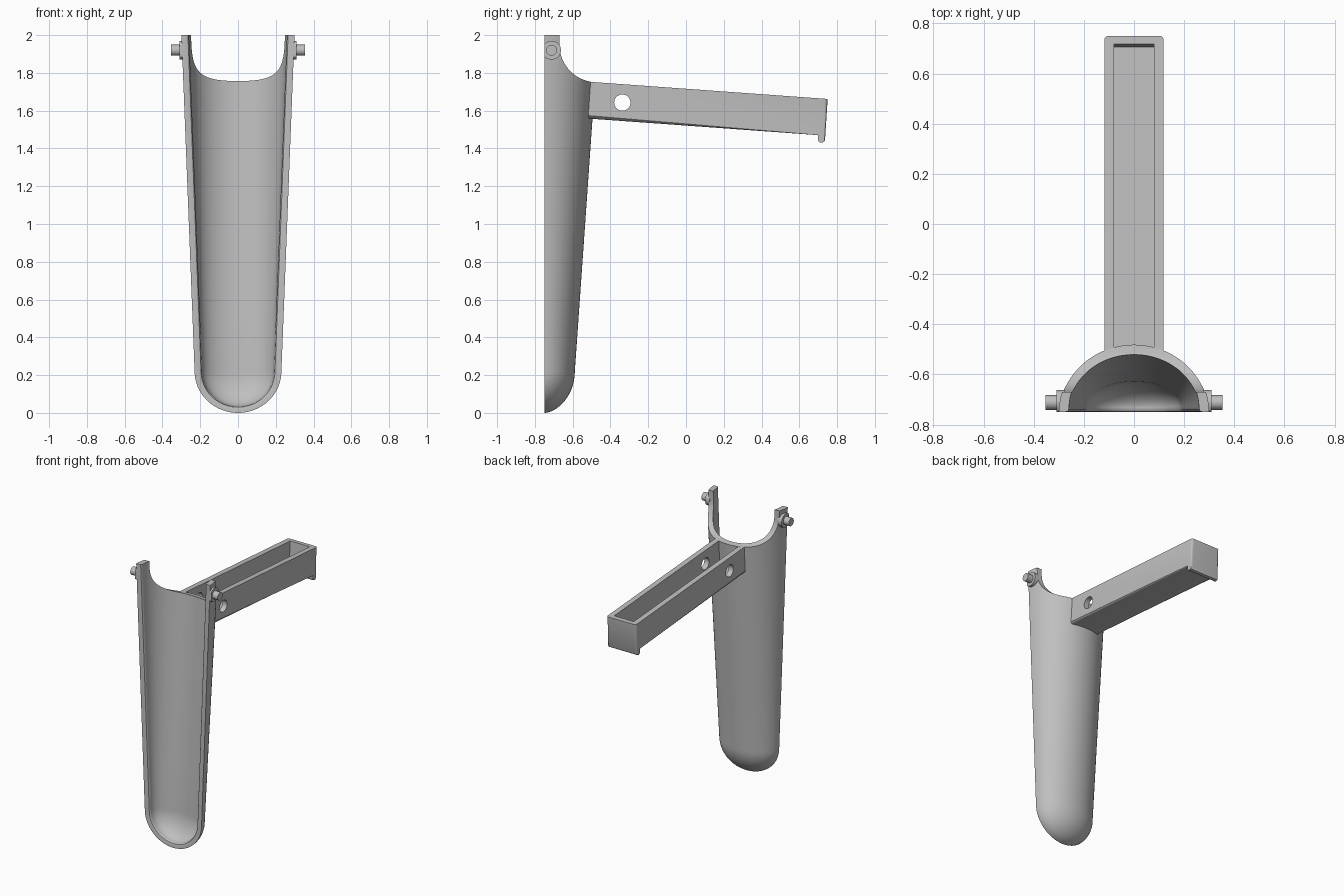
import bpy, bmesh
from math import sin, cos, pi, radians

cube = bpy.data.objects.get("Cube")
if cube:
    bpy.data.objects.remove(cube, do_unlink=True)

grey = bpy.data.materials.new("plain grey")
grey.use_nodes = True
grey.diffuse_color = (0.52, 0.52, 0.52, 1)
grey.node_tree.nodes["Principled BSDF"].inputs["Base Color"].default_value = grey.diffuse_color

FRONT, DOME, TOP, WALL = -0.75, 0.22, 2.0, 0.04


def make_object(name, bm):
    bmesh.ops.recalc_face_normals(bm, faces=bm.faces)
    mesh = bpy.data.meshes.new(name)
    bm.to_mesh(mesh)
    bm.free()
    mesh.materials.append(grey)
    obj = bpy.data.objects.new(name, mesh)
    bpy.context.collection.objects.link(obj)
    return obj


def activate(obj):
    bpy.ops.object.select_all(action='DESELECT')
    obj.select_set(True)
    bpy.context.view_layer.objects.active = obj


def smooth(obj):
    activate(obj)
    bpy.ops.object.shade_smooth_by_angle(angle=radians(35))


def cut(obj, cutter):
    activate(obj)
    mod = obj.modifiers.new("cut", 'BOOLEAN')
    mod.operation, mod.solver, mod.object = 'DIFFERENCE', 'EXACT', cutter
    bpy.ops.object.modifier_apply(modifier=mod.name)
    bpy.data.objects.remove(cutter, do_unlink=True)


def side_prism(profile, half):
    """Extrude a (y, z) outline across x."""
    bm = bmesh.new()
    face = bm.faces.new([bm.verts.new((-half, y, z)) for y, z in profile])
    ext = bmesh.ops.extrude_face_region(bm, geom=[face])
    moved = [v for v in ext["geom"] if isinstance(v, bmesh.types.BMVert)]
    bmesh.ops.translate(bm, verts=moved, vec=(2 * half, 0, 0))
    return bm


def cylinder_x(bm, x0, x1, y, z, r, sides=40):
    ends = [[bm.verts.new((x, max(y + r * cos(2 * pi * i / sides), FRONT), z + r * sin(2 * pi * i / sides)))
             for i in range(sides)] for x in (x0, x1)]
    for i in range(sides):
        j = (i + 1) % sides
        bm.faces.new((ends[0][i], ends[0][j], ends[1][j], ends[1][i]))
    for ring in ends:
        bm.faces.new(ring)


# Trough: half-elliptical tapered shell with a rounded toe
def half_size(z):
    return 0.229 + 0.039 * (z - 0.2), 0.16 + 0.07 * (z - 0.2)


def section(z_out, z_in, s, n=48):
    a, b = half_size(max(z_out, DOME))
    depth_s = s ** 1.15
    arc = [pi * i / n for i in range(n + 1)]
    outer = [(a * s * cos(t), FRONT + b * depth_s * sin(t), z_out) for t in arc]
    lip = 0.016
    inner = [((a - WALL) * s * cos(t), FRONT + lip + (b - WALL - lip) * depth_s * sin(t), z_in)
             for t in reversed(arc)]

    def rim(o, i, f, y):
        return (o[0] + (i[0] - o[0]) * f, FRONT + y, o[2] + (i[2] - o[2]) * f)
    softened = ((0.6, 0), (0.85, 0.003), (0.96, 0.009))
    left = [rim(outer[-1], inner[0], f, y) for f, y in softened]
    right = [rim(outer[0], inner[-1], f, y) for f, y in reversed(softened)]
    return outer + left + inner + right


steps = 16
levels = []
for k in range(steps + 1):
    p = pi / 2 * k / steps
    levels.append((DOME * (1 - cos(p)), DOME - (DOME - 0.035) * cos(p), sin(p)))
for k in range(1, 7):
    z = DOME + (TOP - DOME) * k / 6
    levels.append((z, z, 1))

bm = bmesh.new()
rings = [[bm.verts.new(co) for co in section(*lv)] for lv in levels]
for low, high in zip(rings, rings[1:]):
    for i in range(len(low)):
        j = (i + 1) % len(low)
        bm.faces.new((low[i], low[j], high[j], high[i]))
bm.faces.new(rings[-1])
bmesh.ops.remove_doubles(bm, verts=bm.verts, dist=1e-5)
bmesh.ops.dissolve_degenerate(bm, edges=bm.edges, dist=1e-6)
trough = make_object("trough", bm)

# Concave scoop removed from the top, leaving two ears
scoop = [(-0.67, 2.1)]
scoop += [(-0.47 - 0.2 * cos(t), 1.95 - 0.2 * sin(t)) for t in [pi / 2 * i / 20 for i in range(21)]]
scoop += [(-0.3, 1.75), (-0.3, 2.1)]
cut(trough, make_object("scoop_cutter", side_prism(scoop, 0.5)))
smooth(trough)

# Pivot pins on the ears
for side, sign in (("left", 1), ("right", -1)):
    bm = bmesh.new()
    cylinder_x(bm, sign * 0.275, sign * 0.31, -0.712, 1.92, 0.05)
    cylinder_x(bm, sign * 0.30, sign * 0.354, -0.712, 1.92, 0.029)
    smooth(make_object(side + "_pivot_pin", bm))

# Arm: sloping open-topped channel with a small catch under its end
slope = -0.072


def arm_z(y, drop):
    return 1.752 + slope * (y + 0.5) - drop


arm_profile = [(-0.525, arm_z(-0.525, 0)), (0.75, arm_z(0.75, 0)), (0.736, 1.445), (0.73, 1.434),
               (0.717, 1.43), (0.704, 1.434), (0.698, 1.445), (0.699, arm_z(0.7, 0.195)),
               (-0.525, arm_z(-0.525, 0.195))]
bm = side_prism(arm_profile, 0.118)


def softened_edge(e):
    a, b = (v.co for v in e.verts)
    if abs(a.x - b.x) > 0.01:
        return False
    end = min(a.y, b.y) > 0.73 and abs(a.z - b.z) > 0.1
    underside = abs(a.y - b.y) > 1 and max(a.z, b.z) < 1.6
    return end or underside


bmesh.ops.bevel(bm, geom=[e for e in bm.edges if softened_edge(e)], offset=0.016,
                segments=4, profile=0.5, affect='EDGES')
arm = make_object("arm", bm)

channel = [(-0.6, arm_z(-0.6, -0.1)), (0.724, arm_z(0.72, -0.1)),
           (0.706, arm_z(0.706, 0.165)), (-0.6, arm_z(-0.6, 0.165))]
cut(arm, make_object("channel_cutter", side_prism(channel, 0.079)))

# Cross hole through both arm walls
bm = bmesh.new()
cylinder_x(bm, -0.3, 0.3, -0.337, 1.643, 0.043)
cut(arm, make_object("hole_cutter", bm))
smooth(arm)
